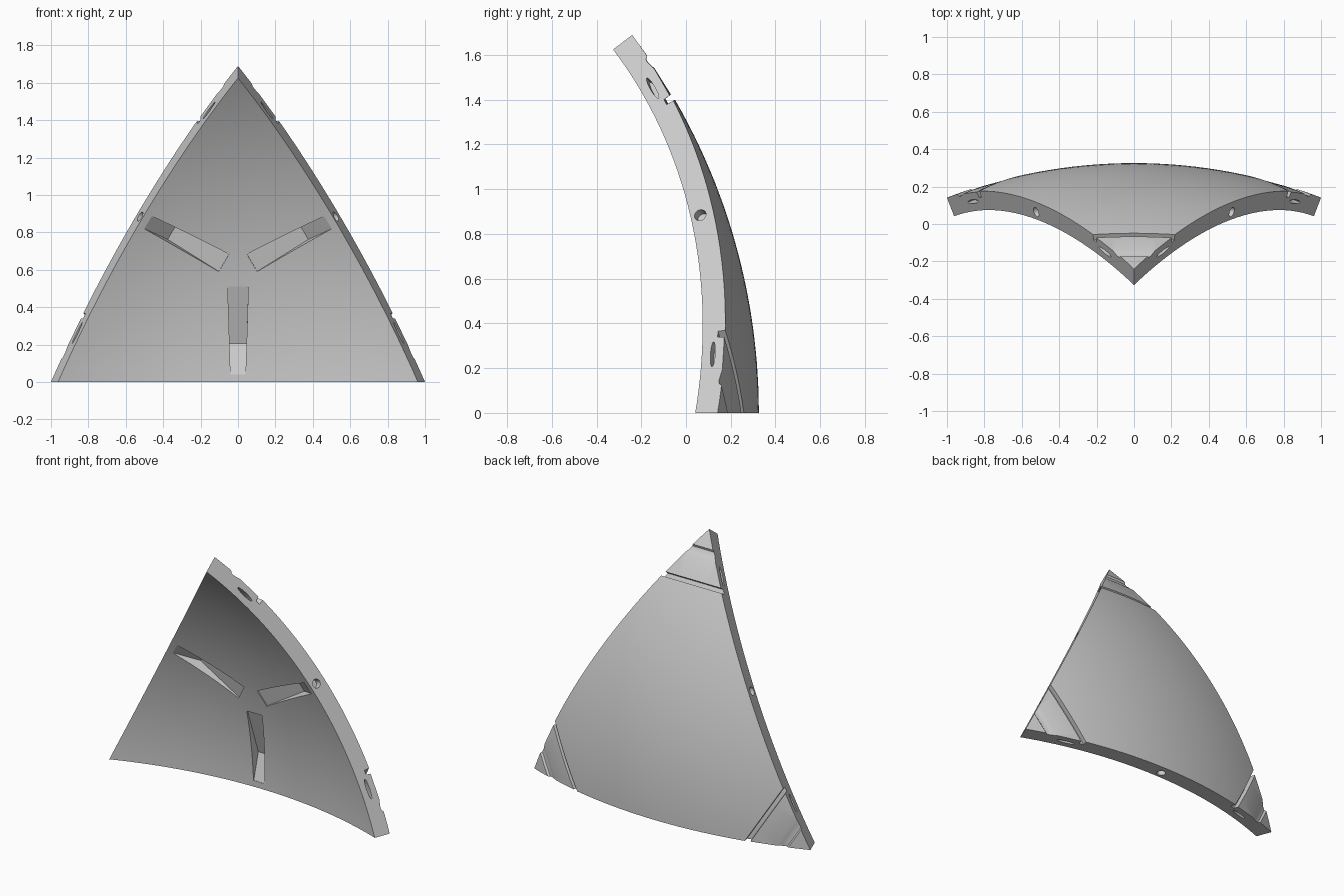
import bpy, bmesh
from math import radians, sin, cos, pi
from mathutils import Matrix, Vector

if "Cube" in bpy.data.objects:
    bpy.data.objects.remove(bpy.data.objects["Cube"])

# The panel is an equilateral spherical triangle; all work is done about the sphere centre
R, THICK = 2.8027, 0.107
R_IN = R - THICK
SIDE, TIP, MID = radians(41.81), radians(37.07), radians(12.74)
CENTRE_Y = -2.477
AXIS = Vector((0, cos(MID), sin(MID)))


def median(elev, r, x=0.0):
    """Point on the upright mid plane at an elevation angle and radius."""
    return Vector((x, r * cos(elev), r * sin(elev)))


def turn(k):
    return Matrix.Rotation(k * 2 * pi / 3, 4, AXIS)


def loft(bm, sections):
    """Closed solid through a row of matching cross-sections."""
    rings = [[bm.verts.new(p) for p in s] for s in sections]
    n = len(rings[0])
    for a, b in zip(rings, rings[1:]):
        for i in range(n):
            j = (i + 1) % n
            bm.faces.new((a[i], a[j], b[j], b[i]))
    bm.faces.new(rings[0][::-1])
    bm.faces.new(rings[-1])


def finish(bm, name):
    bmesh.ops.recalc_face_normals(bm, faces=bm.faces)
    mesh = bpy.data.meshes.new(name)
    bm.to_mesh(mesh)
    bm.free()
    obj = bpy.data.objects.new(name, mesh)
    bpy.context.collection.objects.link(obj)
    return obj


# Curved triangular shell
bm = bmesh.new()
N = 32
corners = [turn(k) @ median(TIP, R) for k in range(3)]
grid = {}
for i in range(N + 1):
    for j in range(N + 1 - i):
        p = corners[0] * i + corners[1] * j + corners[2] * (N - i - j)
        grid[i, j] = bm.verts.new(p.normalized() * R)
for i in range(N):
    for j in range(N - i):
        bm.faces.new((grid[i, j], grid[i + 1, j], grid[i, j + 1]))
        if i + j < N - 1:
            bm.faces.new((grid[i + 1, j], grid[i + 1, j + 1], grid[i, j + 1]))
ext = bmesh.ops.extrude_face_region(bm, geom=bm.faces[:], use_keep_orig=True)
for v in ext["geom"]:
    if isinstance(v, bmesh.types.BMVert):
        v.co = v.co.normalized() * R_IN
panel = finish(bm, "curved_panel")

# Cutter for one third: corner groove, inner pocket, edge sockets
bm = bmesh.new()
groove = [(.115, -.03), (.115, 0), (.124, .012), (.14, .014), (.16, .01), (.18, .004),
          (.318, .004), (.322, .035), (.347, .035), (.347, -.03)]
sweep_axis = median(TIP - 0.09 + pi / 2, 1)
profile = [median(TIP - s / R, R - d) for s, d in groove]
loft(bm, [[Matrix.Rotation(radians(a), 3, sweep_axis) @ p for p in profile]
          for a in range(-7, 8)])

pocket = [(10.9, .006, .055), (4.25, .065, .046), (.85, .002, .04),
          (.85, -.1, .04), (10.9, -.1, .055)]
loft(bm, [[median(radians(e), R_IN + d, side * w) for e, d, w in pocket]
          for side in (-1, 1)])

for angle, depth, length, width in ((0, .062, .027, .027),
                                    (SIDE / 2 - radians(6.05), .055, .062, .011),
                                    (radians(6.05) - SIDE / 2, .055, .062, .011)):
    place = (Matrix.Rotation(-angle, 4, 'Z')
             @ Matrix.Translation((0, R - depth, 0))
             @ Matrix.Diagonal((length, width, 1, 1)))
    bmesh.ops.create_cone(bm, cap_ends=True, segments=24, radius1=1, radius2=1,
                          depth=.09, matrix=place)

# Repeat the cutter around the panel axis
third = bm.verts[:] + bm.edges[:] + bm.faces[:]
for k in (1, 2):
    copy = bmesh.ops.duplicate(bm, geom=third)["geom"]
    bmesh.ops.transform(bm, matrix=turn(k),
                        verts=[g for g in copy if isinstance(g, bmesh.types.BMVert)])
cutter = finish(bm, "recess_cutter")
cutter.hide_render = True

# Cut the recesses and discard the cutter
mod = panel.modifiers.new("recesses", 'BOOLEAN')
mod.operation = 'DIFFERENCE'
mod.solver = 'EXACT'
mod.object = cutter
bpy.context.view_layer.objects.active = panel
panel.select_set(True)
bpy.ops.object.modifier_apply(modifier=mod.name)
bpy.data.objects.remove(cutter)
panel.data.transform(Matrix.Translation((0, CENTRE_Y, 0)))

# Plain grey finish
grey = bpy.data.materials.new("plain_grey")
grey.use_nodes = True
grey.diffuse_color = (.6, .6, .6, 1)
grey.node_tree.nodes["Principled BSDF"].inputs["Base Color"].default_value = (.6, .6, .6, 1)
panel.data.materials.clear()
panel.data.materials.append(grey)
bpy.ops.object.shade_smooth_by_angle(angle=radians(25))
